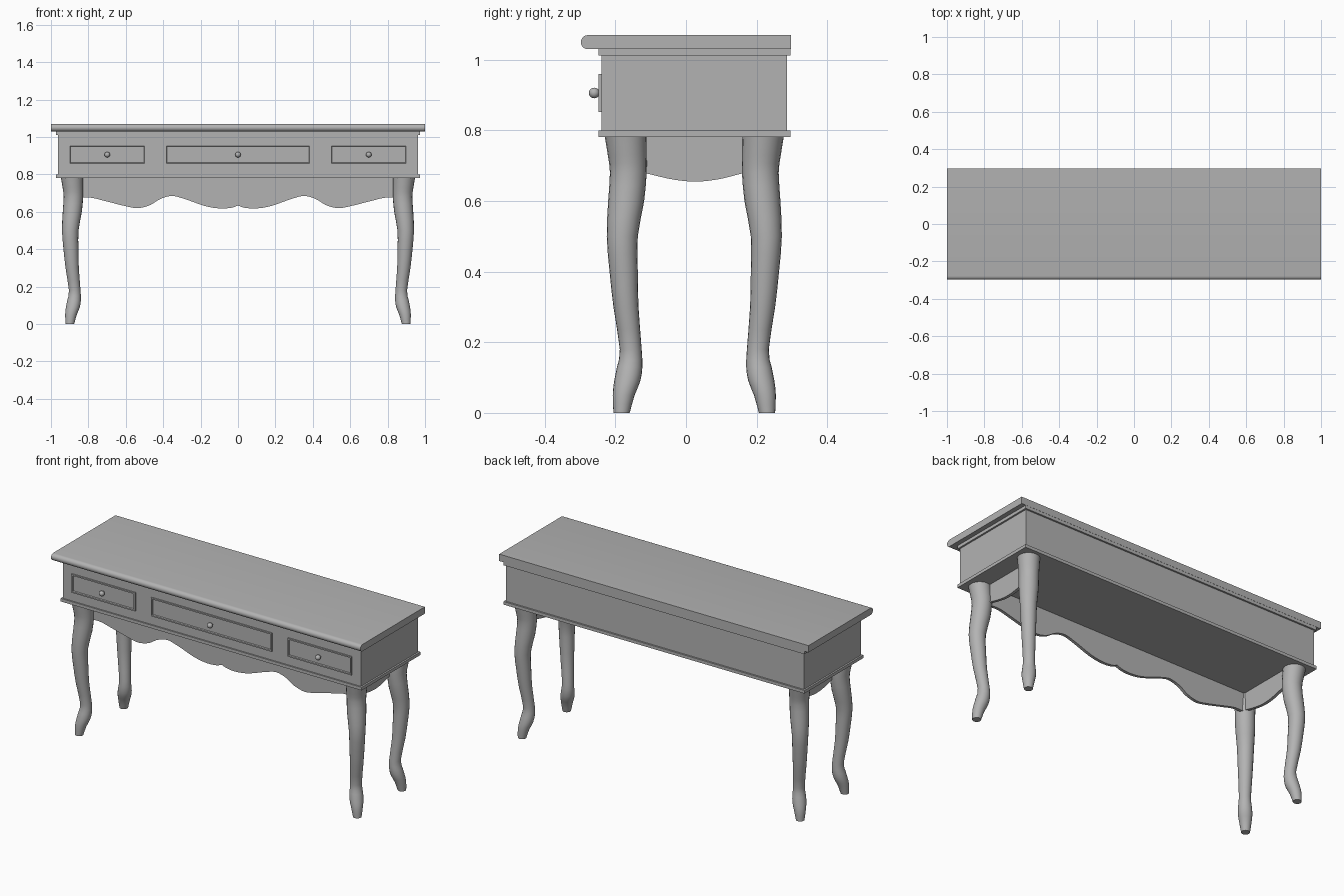
import bpy, bmesh, math
from mathutils import Vector, Matrix

cube = bpy.data.objects.get("Cube")
if cube:
    bpy.data.objects.remove(cube, do_unlink=True)

GREY = (0.45, 0.45, 0.45, 1.0)
mat = bpy.data.materials.new("plain grey")
mat.use_nodes = True
mat.diffuse_color = GREY
mat.node_tree.nodes["Principled BSDF"].inputs["Base Color"].default_value = GREY

MID_Y = 0.0235          # centre line of the legs and the case
LEG_X = 0.693           # extra x distance of the legs compared with y


def finish(name, bm, smooth=False):
    bmesh.ops.recalc_face_normals(bm, faces=bm.faces)
    mesh = bpy.data.meshes.new(name)
    bm.to_mesh(mesh)
    bm.free()
    mesh.materials.append(mat)
    ob = bpy.data.objects.new(name, mesh)
    bpy.context.collection.objects.link(ob)
    if smooth:
        bpy.ops.object.select_all(action='DESELECT')
        ob.select_set(True)
        bpy.context.view_layer.objects.active = ob
        bpy.ops.object.shade_smooth_by_angle(angle=math.radians(40))
    return ob


def add_box(bm, lo, hi):
    lo, hi = Vector(lo), Vector(hi)
    m = Matrix.Translation((lo + hi) / 2) @ Matrix.Diagonal((*(hi - lo), 1))
    return bmesh.ops.create_cube(bm, size=1, matrix=m)["verts"]


def box(name, lo, hi):
    bm = bmesh.new()
    add_box(bm, lo, hi)
    return finish(name, bm)


def prism(name, points, step, smooth=False):
    """Extrude an outline of 3D points along the vector step."""
    bm = bmesh.new()
    face = bm.faces.new([bm.verts.new(p) for p in points])
    new = bmesh.ops.extrude_face_region(bm, geom=[face], use_keep_orig=True)["geom"]
    bmesh.ops.translate(bm, vec=step, verts=[v for v in new if isinstance(v, bmesh.types.BMVert)])
    return finish(name, bm, smooth)


def smooth_curve(pts, n=4):
    """Catmull-Rom points through pts."""
    p = [Vector(q) for q in pts]
    p = [2 * p[0] - p[1]] + p + [2 * p[-1] - p[-2]]
    out = []
    for a, b, c, d in zip(p, p[1:], p[2:], p[3:]):
        for i in range(n):
            t = i / n
            out.append(0.5 * (2 * b + (c - a) * t + (2 * a - 5 * b + 4 * c - d) * t * t
                              + (3 * b - a - 3 * c + d) * t ** 3))
    return out + [p[-2]]


# Table top with a rounded front edge
nose = [(-1, -0.278 - 0.02 * math.sin(a), 1.05 + 0.02 * math.cos(a))
        for a in (math.pi * i / 10 for i in range(11))]
prism("table_top", [(-1, 0.297, 1.07)] + nose + [(-1, 0.297, 1.03)], (2, 0, 0), True)

# Case with its two mouldings
box("case", (-0.963, -0.24, 0.79), (0.963, 0.286, 1.02))
box("upper_moulding", (-0.973, -0.248, 1.012), (0.973, 0.296, 1.03))
box("lower_moulding", (-0.973, -0.248, 0.782), (0.973, 0.296, 0.8))

# Drawers with recessed panels, and round knobs
for side, x, half in (("right", -0.699, 0.206), ("middle", 0, 0.39), ("left", 0.699, 0.206)):
    bm = bmesh.new()
    add_box(bm, (x - half, -0.248, 0.852), (x + half, -0.235, 0.96))
    front = [f for f in bm.faces if f.normal.y < -0.9]
    bmesh.ops.inset_region(bm, faces=front, thickness=0.011, depth=0)
    bmesh.ops.inset_region(bm, faces=front, thickness=0.004, depth=-0.006)
    finish(side + "_drawer", bm)

    bm = bmesh.new()
    bmesh.ops.create_uvsphere(bm, u_segments=16, v_segments=10, radius=0.015,
                              matrix=Matrix.Translation((x, -0.26, 0.906)))
    turn = Matrix.Translation((x, -0.245, 0.906)) @ Matrix.Rotation(math.pi / 2, 4, 'X')
    bmesh.ops.create_cone(bm, cap_ends=True, segments=12, radius1=0.007, radius2=0.007,
                          depth=0.02, matrix=turn)
    finish(side + "_knob", bm, True)

# Scalloped front apron
half = smooth_curve([(0, 0.634), (0.035, 0.622), (0.096, 0.618), (0.176, 0.631), (0.283, 0.668),
                     (0.353, 0.685), (0.417, 0.668), (0.47, 0.636), (0.535, 0.62), (0.604, 0.631),
                     (0.711, 0.658), (0.79, 0.676), (0.865, 0.672)])
edge = [(-p.x, p.y) for p in reversed(half[1:])] + [(p.x, p.y) for p in half]
y = MID_Y - 0.173
prism("front_apron", [(x, y, z) for x, z in [(-0.865, 0.785)] + edge + [(0.865, 0.785)]],
      (0, 0.017, 0), True)

# Curved side aprons
edge = smooth_curve([(-0.17, 0.685), (-0.135, 0.678), (-0.06, 0.661), (0.005, 0.655),
                     (0.07, 0.662), (0.135, 0.678), (0.17, 0.685)])
for side, s in (("left", 1), ("right", -1)):
    outline = [(-0.17, 0.785)] + [tuple(p) for p in edge] + [(0.17, 0.785)]
    prism(side + "_side_apron", [(s * (LEG_X + 0.173), MID_Y + v, z) for v, z in outline],
          (-s * 0.017, 0, 0), True)

# Curved legs: height, diagonal offset, radius
RINGS = [(0, 0.206, 0.023), (0.05, 0.2, 0.031), (0.09, 0.19, 0.037), (0.13, 0.183, 0.036),
         (0.18, 0.18, 0.031), (0.3, 0.1935, 0.0355), (0.4, 0.2, 0.04), (0.5, 0.204, 0.044),
         (0.6, 0.193, 0.051), (0.68, 0.187, 0.052), (0.73, 0.19, 0.055), (0.785, 0.195, 0.059)]
SIDES = 20
for fb, sy in (("front", -1), ("back", 1)):
    for lr, sx in (("left", 1), ("right", -1)):
        bm = bmesh.new()
        rings = []
        for z, off, r in smooth_curve(RINGS, 2):
            rings.append([bm.verts.new((sx * (LEG_X + off) + r * math.cos(a),
                                        MID_Y + sy * off + r * math.sin(a), z))
                          for a in (math.tau * i / SIDES for i in range(SIDES))])
        for low, high in zip(rings, rings[1:]):
            for i in range(SIDES):
                j = (i + 1) % SIDES
                bm.faces.new((low[i], low[j], high[j], high[i]))
        bm.faces.new(rings[0])
        bm.faces.new(rings[-1])
        finish(f"{fb}_{lr}_leg", bm, True)
